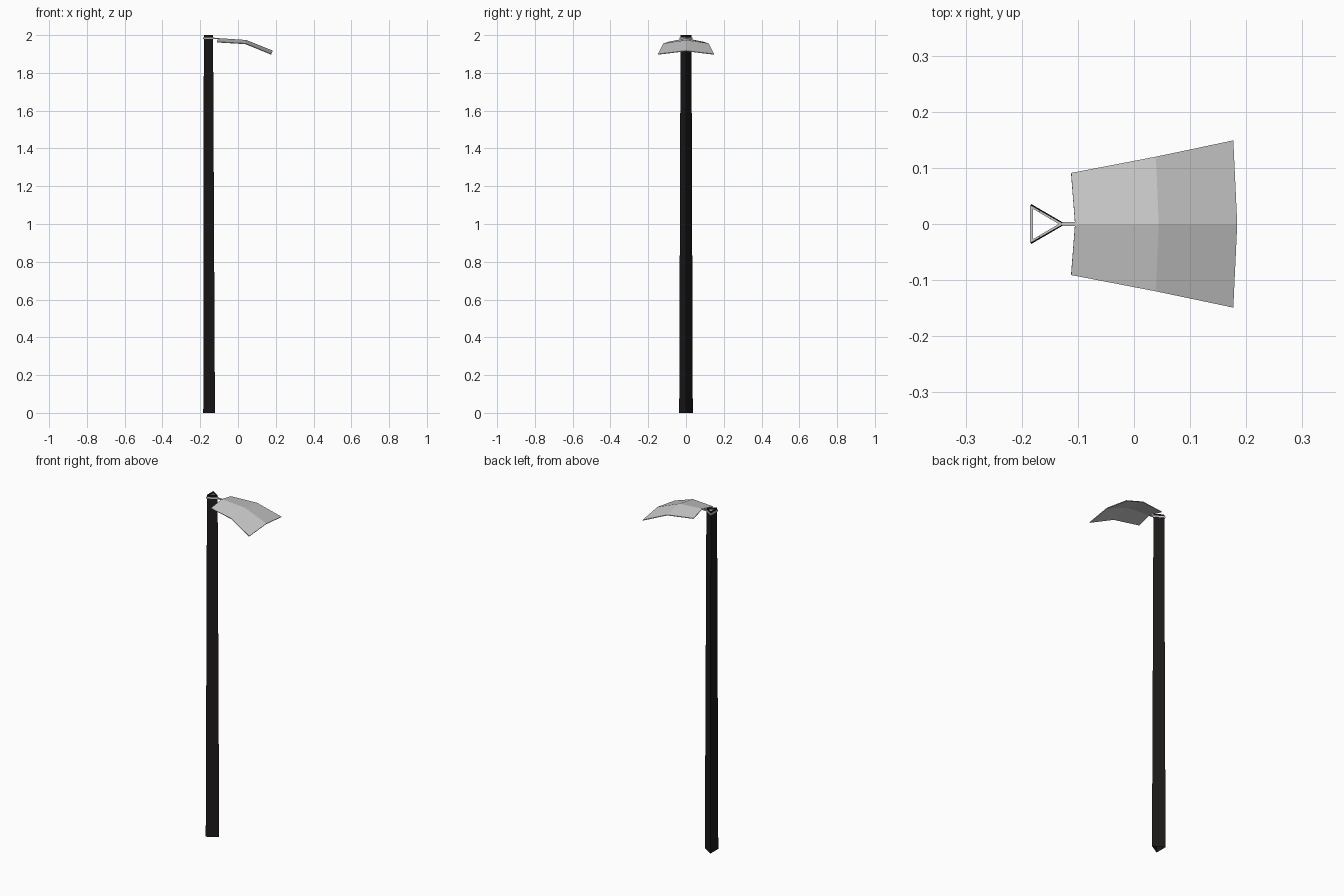
import bpy

if "Cube" in bpy.data.objects:
    bpy.data.objects.remove(bpy.data.objects["Cube"])


def make_object(name, verts, faces, mat=None):
    mesh = bpy.data.meshes.new(name)
    mesh.from_pydata(verts, [], faces)
    mesh.update()
    obj = bpy.data.objects.new(name, mesh)
    bpy.context.collection.objects.link(obj)
    if mat:
        mesh.materials.append(mat)
    return obj


def triangle(back, apex, half, z):
    # counter-clockwise triangle with its point towards +x
    return [(apex, 0, z), (back, half, z), (back, -half, z)]


def bridge(a, b):
    # side faces between two three-point rings
    return [(a + i, a + (i + 1) % 3, b + (i + 1) % 3, b + i) for i in range(3)]


black = bpy.data.materials.new("black_metal")
black.diffuse_color = (0.012, 0.01, 0.01, 1)
black.use_nodes = True
black.node_tree.nodes["Principled BSDF"].inputs["Base Color"].default_value = black.diffuse_color

# Hollow, slightly tapered triangular post, open at both ends
make_object("post",
            triangle(-0.184, -0.122, 0.036, 0) + triangle(-0.181, -0.132, 0.029, 2.0),
            bridge(0, 3), black)

# Triangular clamp around the post
z0, z1 = 1.979, 1.988
clamp = (triangle(-0.185, -0.125, 0.034, z0) + triangle(-0.185, -0.125, 0.034, z1)
         + triangle(-0.180, -0.134, 0.027, z1) + triangle(-0.180, -0.134, 0.027, z0))
make_object("clamp", clamp, bridge(0, 3) + bridge(3, 6) + bridge(6, 9) + bridge(9, 0))

# Short arm from the clamp to the shade
bpy.ops.mesh.primitive_cube_add(size=1, location=(-0.115, 0, 1.982))
arm = bpy.context.object
arm.name = "arm"
arm.scale = (0.026, 0.007, 0.007)

# Shade: ridge and edge stations (ridge x, ridge z, edge x, edge half width, edge z)
stations = [(-0.105, 1.984, -0.112, 0.091, 1.965),
            (0.044, 1.974, 0.039, 0.120, 1.956),
            (0.184, 1.918, 0.177, 0.149, 1.900)]
verts = []
for rx, rz, ex, ey, ez in stations:
    verts += [(ex, -ey, ez), (rx, 0, rz), (ex, ey, ez)]
faces = [(r * 3 + c, r * 3 + 3 + c, r * 3 + 4 + c, r * 3 + 1 + c)
         for r in range(2) for c in range(2)]
shade = make_object("shade", verts, faces)
mod = shade.modifiers.new("thickness", 'SOLIDIFY')
mod.thickness = 0.004
mod.offset = -1
